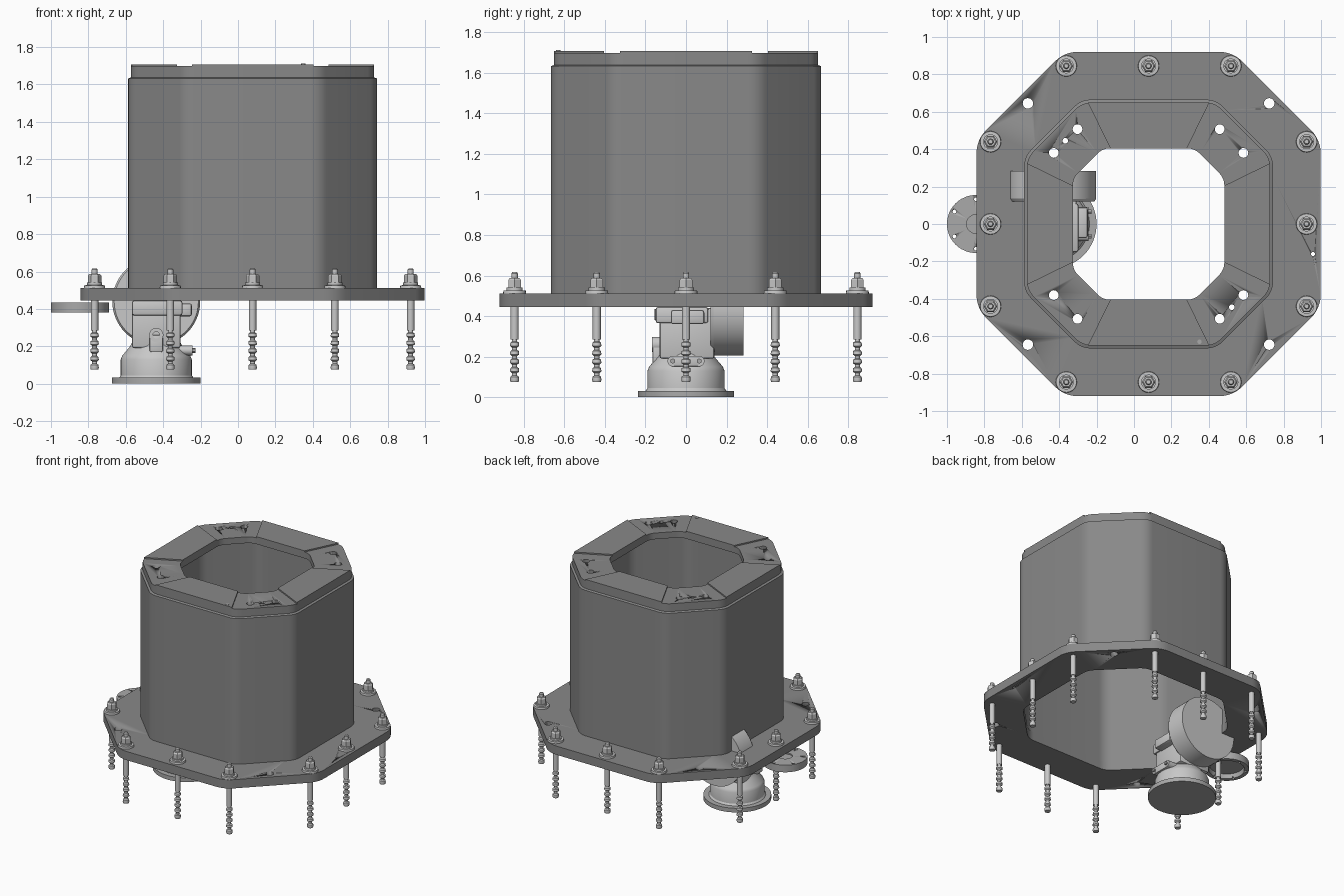
import bpy, bmesh, math
from mathutils import Matrix, Vector

if "Cube" in bpy.data.objects:
    bpy.data.objects.remove(bpy.data.objects["Cube"])

CX = 0.078   # centre of the pedestal
PX = -0.437  # centre of the pump


def material(name, value):
    m = bpy.data.materials.new(name)
    m.use_nodes = True
    col = (value, value, value, 1)
    m.diffuse_color = col
    m.node_tree.nodes["Principled BSDF"].inputs["Base Color"].default_value = col
    return m


DARK = material("dark grey paint", 0.25)
MID = material("mid grey metal", 0.40)
LIGHT = material("light grey metal", 0.58)


def finish(name, bm, mat, loc=(0, 0, 0), rot=(0, 0, 0), angle=30):
    bmesh.ops.recalc_face_normals(bm, faces=bm.faces)
    me = bpy.data.meshes.new(name)
    bm.to_mesh(me)
    bm.free()
    me.materials.append(mat)
    ob = bpy.data.objects.new(name, me)
    bpy.context.collection.objects.link(ob)
    ob.location, ob.rotation_euler = loc, rot
    bpy.ops.object.select_all(action='DESELECT')
    ob.select_set(True)
    bpy.context.view_layer.objects.active = ob
    bpy.ops.object.shade_smooth_by_angle(angle=math.radians(angle))
    return ob


def octagon(half, cut, t, z, n=6):
    """Rounded octagon; cut is the sharp corner offset, t the tangent length."""
    r = t / math.tan(math.pi / 8)
    pts = []
    for q in range(4):
        turn = Matrix.Rotation(q * math.pi / 2, 3, 'Z')
        diag = Matrix.Rotation(math.pi / 4, 3, 'Z')
        for centre, start in (((half - r, cut - t), 0),
                              ((cut - t, half - r), math.pi / 4)):
            for i in range(n + 1):
                a = start + math.pi / 4 * i / n
                pts.append(turn @ Vector((centre[0] + r * math.cos(a),
                                          centre[1] + r * math.sin(a), z)))
    return pts


def octagon_ring(name, sections, mat):
    """Closed hollow solid swept through octagon sections."""
    bm = bmesh.new()
    loops = [[bm.verts.new(p) for p in octagon(*s)] for s in sections]
    count = len(loops[0])
    for k, a in enumerate(loops):
        b = loops[(k + 1) % len(loops)]
        for i in range(count):
            j = (i + 1) % count
            bm.faces.new((a[i], a[j], b[j], b[i]))
    return finish(name, bm, mat, (CX, 0, 0))


def lathe(name, profile, mat, loc, rot=(0, 0, 0), n=48):
    """Solid of revolution; the profile runs from axis to axis."""
    bm = bmesh.new()
    vs = [bm.verts.new((r, 0, z)) for r, z in profile]
    edges = [bm.edges.new(e) for e in zip(vs, vs[1:])]
    bmesh.ops.spin(bm, geom=vs + edges, axis=(0, 0, 1), cent=(0, 0, 0),
                   angle=math.tau, steps=n, use_duplicate=False)
    bmesh.ops.remove_doubles(bm, verts=bm.verts, dist=1e-5)
    return finish(name, bm, mat, loc, rot)


def disc(name, r, z0, z1, mat, loc, rot=(0, 0, 0), n=32):
    return lathe(name, [(0, z0), (r, z0), (r, z1), (0, z1)], mat, loc, rot, n)


def box(name, lo, hi, mat, bevel=0.012):
    bm = bmesh.new()
    bmesh.ops.create_cube(bm, size=1)
    for v in bm.verts:
        v.co = [a + (c + 0.5) * (b - a) for a, b, c in zip(lo, hi, v.co)]
    if bevel:
        bmesh.ops.bevel(bm, geom=bm.edges[:], offset=bevel, segments=2,
                        affect='EDGES', profile=0.5)
    return finish(name, bm, mat)


def drill(ob, holes):
    """Cut vertical round holes (x, y, radius, z0, z1) into an object."""
    for x, y, r, z0, z1 in holes:
        cutter = disc("drill", r, z0, z1, DARK, (x, y, 0), n=20)
        cutter.hide_render = True
        mod = ob.modifiers.new("hole", 'BOOLEAN')
        mod.operation, mod.solver, mod.object = 'DIFFERENCE', 'EXACT', cutter
        bpy.context.view_layer.objects.active = ob
        bpy.ops.object.modifier_apply(modifier=mod.name)
        bpy.data.objects.remove(cutter)


SIGNS = [(sx, sy) for sx in (-1, 1) for sy in (-1, 1)]

# Base plate with corner holes
base = octagon_ring("base_plate", [
    (0.92, 0.45, 0.07, 0.445), (0.92, 0.45, 0.07, 0.512),
    (0.64, 0.35, 0.05, 0.512), (0.64, 0.35, 0.05, 0.445)], DARK)
drill(base, [(CX + sx * 0.645, sy * 0.645, 0.028, 0.4, 0.6) for sx, sy in SIGNS]
      + [(0.957, -0.16, 0.011, 0.4, 0.6)])

# Hollow body with shoulder and top rim
body = octagon_ring("pedestal_body", [
    (0.665, 0.36, 0.05, 0.50), (0.665, 0.36, 0.05, 1.632),
    (0.650, 0.354, 0.05, 1.638), (0.650, 0.354, 0.05, 1.698),
    (0.405, 0.245, 0.04, 1.698), (0.405, 0.245, 0.04, 1.65),
    (0.645, 0.352, 0.05, 1.63), (0.645, 0.352, 0.05, 0.50)], DARK)
holes = []
for sx, sy in SIGNS:
    holes += [(CX + sx * a, sy * b, 0.026, 1.5, 1.8)
              for a, b in ((0.507, 0.38), (0.38, 0.507))]
    if sx != sy:
        holes.append((CX + sx * 0.445, sy * 0.445, 0.015, 1.5, 1.8))
drill(body, holes)

# Raised plates on the four sides of the rim
for k, side in enumerate(("left", "back", "right", "front")):
    bm = bmesh.new()
    face = bm.faces.new([bm.verts.new((x, y, 1.694)) for x, y in
                         ((0.405, -0.205), (0.65, -0.325), (0.65, 0.325), (0.405, 0.205))])
    ext = bmesh.ops.extrude_face_region(bm, geom=[face])
    for v in ext["geom"]:
        if isinstance(v, bmesh.types.BMVert):
            v.co.z = 1.708
    finish(side + "_rim_plate", bm, DARK, (CX, 0, 0), (0, 0, k * math.pi / 2))
disc("rim_plug", 0.012, 1.69, 1.711, MID, (0.35, -0.63, 0), n=16)

# Anchor bolts: ribbed rod below, washers, hex nut and tip above
rod = [(0, 0.075), (0.02, 0.075)]
for i in range(5):
    z = 0.085 + i * 0.042
    rod += [(0.023, z), (0.021, z + 0.016), (0.013, z + 0.022), (0.013, z + 0.034)]
rod += [(0.02, 0.285), (0.02, 0.512), (0.057, 0.512), (0.055, 0.526), (0.04, 0.527),
        (0.04, 0.54), (0.016, 0.54), (0.016, 0.61), (0.011, 0.617), (0, 0.617)]
bolt = lathe("anchor_bolt", rod, LIGHT, (0, 0, 0), n=20)
nut = lathe("anchor_nut", [(0, 0.538), (0.036, 0.538), (0.036, 0.578), (0.028, 0.588),
                           (0, 0.588)], LIGHT, (0, 0, 0), n=6)
spots = [Matrix.Rotation(q * math.pi / 2, 3, 'Z') @ Vector((0.845, o, 0))
         for q in range(4) for o in (-0.44, 0, 0.44)]
for i, p in enumerate(spots):
    for src in (bolt, nut):
        ob = src if i == 0 else src.copy()
        if i:
            bpy.context.collection.objects.link(ob)
        ob.location = p + Vector((CX, 0, 0))

# Pump foot: flange, drum and shoulder
disc("foot_flange", 0.237, 0, 0.032, MID, (PX, 0, 0), n=64)
lathe("foot_drum", [(0, 0.03), (0.2, 0.03), (0.19, 0.045), (0.19, 0.13), (0.182, 0.15),
                    (0.14, 0.2), (0.13, 0.22), (0, 0.22)], LIGHT, (PX, 0, 0), n=64)

# Pump column
box("column", (PX - 0.13, -0.13, 0.19), (PX + 0.13, 0.14, 0.44), LIGHT)
box("column_head", (PX - 0.13, -0.15, 0.365), (PX + 0.14, 0.11, 0.445), LIGHT)
box("column_bracket", (PX + 0.12, -0.075, 0.36), (PX + 0.19, 0.09, 0.43), LIGHT)

# Lifting lug on the front
lug = (math.pi / 2, 0, 0)
box("lug_stem", (PX - 0.035, -0.165, 0.17), (PX + 0.035, -0.12, 0.26), LIGHT, 0.005)
lathe("lug_eye", [(0, 0.12), (0.038, 0.12), (0.038, 0.168), (0.018, 0.168),
                  (0.018, 0.15), (0, 0.15)], LIGHT, (PX, 0, 0.26), lug, n=24)

# Oval side plate with two bolts
box("side_port", (PX + 0.1, -0.065, 0.152), (PX + 0.195, 0.065, 0.204), LIGHT, 0.004)
for name, y in (("front", -0.065), ("back", 0.065)):
    turn = (0, math.pi / 2, 0)
    disc(name + "_port_end", 0.026, 0.1, 0.195, LIGHT, (PX, y, 0.178), turn, 24)
    disc(name + "_port_bolt", 0.013, 0.19, 0.21, MID, (PX, y, 0.178), turn, 6)

# Round drive housing, axis along y
lathe("drive_housing", [(0, 0.12), (0.225, 0.12), (0.235, 0.135), (0.235, 0.283), (0, 0.283)],
      LIGHT, (PX, 0, 0.44), (-math.pi / 2, 0, 0), n=64)

# Loose pipe flange, recessed underneath
flange = lathe("pipe_flange", [(0, 0.415), (0.12, 0.415), (0.125, 0.38), (0.155, 0.38),
                               (0.155, 0.435), (0.05, 0.435), (0.05, 0.425), (0, 0.425)],
               MID, (-0.845, 0, 0), n=48)
drill(flange, [(-0.845 + 0.133 * math.cos(a), 0.133 * math.sin(a), 0.01, 0.3, 0.5)
               for a in (math.radians(30 + 60 * i) for i in range(6))])
